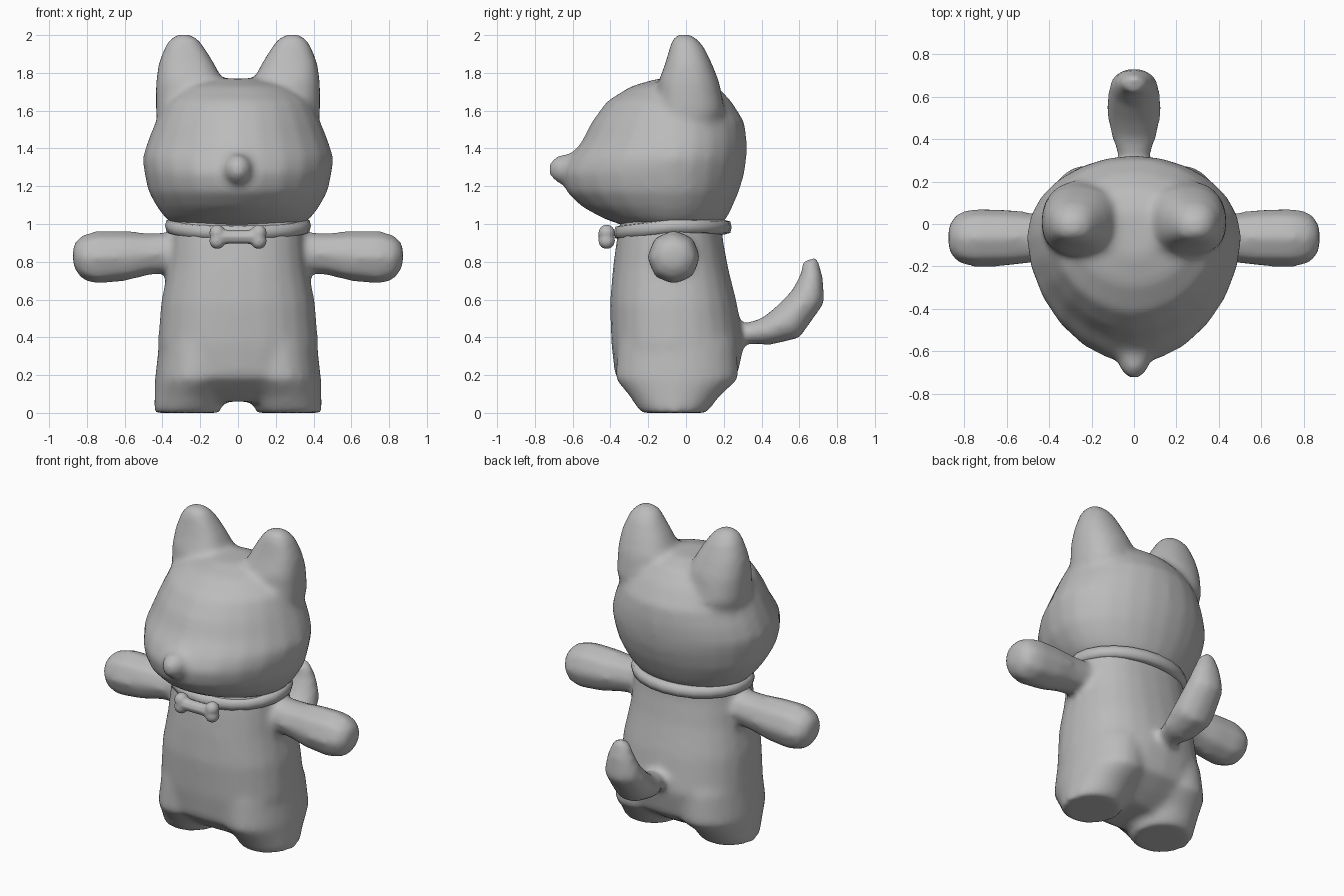
import bpy, bmesh
from math import cos, sin, pi
from mathutils import Vector

cube = bpy.data.objects.get("Cube")
if cube:
    bpy.data.objects.remove(cube)

grey = bpy.data.materials.new("plain grey")
grey.use_nodes = True
colour = (0.5, 0.5, 0.5, 1)
grey.diffuse_color = colour
grey.node_tree.nodes["Principled BSDF"].inputs["Base Color"].default_value = colour


def finish(name, bm):
    bmesh.ops.recalc_face_normals(bm, faces=bm.faces[:])
    for face in bm.faces:
        face.smooth = True
    mesh = bpy.data.meshes.new(name)
    bm.to_mesh(mesh)
    bm.free()
    mesh.materials.append(grey)
    obj = bpy.data.objects.new(name, mesh)
    bpy.context.collection.objects.link(obj)
    return obj


def power(value, p):
    return abs(value) ** p * (1 if value >= 0 else -1)


def loft(name, rings, sides=24, far_square=2.0, near_square=2.0, closed=False):
    """Skin rings of (centre, side vector, far vector, near vector)."""
    bm = bmesh.new()
    loops = []
    for centre, side, far, near in rings:
        loop = []
        for i in range(sides):
            a = 2 * pi * i / sides
            p = 2 / (far_square if sin(a) >= 0 else near_square)
            c, s = power(cos(a), p), power(sin(a), p)
            depth = far * s if s >= 0 else near * -s
            loop.append(bm.verts.new(centre + side * c + depth))
        loops.append(loop)
    pairs = list(zip(loops, loops[1:]))
    if closed:
        pairs.append((loops[-1], loops[0]))
    for low, high in pairs:
        for i in range(sides):
            j = (i + 1) % sides
            bm.faces.new((low[i], low[j], high[j], high[i]))
    if not closed:
        bm.faces.new(loops[0])
        bm.faces.new(loops[-1])
    return finish(name, bm)


def upright(name, rows, **options):
    """Loft upward from rows of (z, x centre, half width, front y, widest y, back y)."""
    rings = [(Vector((cx, mid, z)), Vector((w, 0, 0)), Vector((0, back - mid, 0)),
              Vector((0, front - mid, 0))) for z, cx, w, front, mid, back in rows]
    return loft(name, rings, **options)


def ball(name, centre, radii):
    bm = bmesh.new()
    bmesh.ops.create_uvsphere(bm, u_segments=12, v_segments=8, radius=1)
    bmesh.ops.scale(bm, vec=Vector(radii), verts=bm.verts[:])
    bmesh.ops.translate(bm, vec=Vector(centre), verts=bm.verts[:])
    return finish(name, bm)


def blend(parts, voxel, rounds):
    """Join overlapping parts into the first and soften the seams."""
    bpy.ops.object.select_all(action='DESELECT')
    for part in parts:
        part.select_set(True)
    bpy.context.view_layer.objects.active = parts[0]
    bpy.ops.object.join()
    skin = parts[0].modifiers.new("one skin", 'REMESH')
    skin.mode = 'VOXEL'
    skin.voxel_size = voxel
    skin.use_smooth_shade = True
    soft = parts[0].modifiers.new("soft seams", 'SMOOTH')
    soft.factor = 0.5
    soft.iterations = rounds


# Torso
torso = [upright("body", [
    (0.06, 0, 0.28, -0.21, -0.06, 0.07), (0.12, 0, 0.36, -0.29, -0.06, 0.17),
    (0.19, 0, 0.40, -0.375, -0.06, 0.27), (0.36, 0, 0.425, -0.395, -0.06, 0.308),
    (0.58, 0, 0.408, -0.403, -0.06, 0.27), (0.76, 0, 0.373, -0.388, -0.06, 0.225),
    (0.92, 0, 0.357, -0.367, -0.06, 0.195), (1.04, 0, 0.345, -0.34, -0.06, 0.19)],
    far_square=2.3, near_square=2.4)]

# Head with pointed muzzle
head = [upright("head", [
    (0.98, 0, 0.32, -0.30, -0.07, 0.17), (1.03, 0, 0.385, -0.44, -0.07, 0.215),
    (1.09, 0, 0.43, -0.55, -0.07, 0.245), (1.17, 0, 0.475, -0.635, -0.07, 0.28),
    (1.27, 0, 0.497, -0.66, -0.07, 0.31), (1.35, 0, 0.507, -0.62, -0.06, 0.32),
    (1.44, 0, 0.478, -0.55, -0.05, 0.322), (1.54, 0, 0.438, -0.50, -0.05, 0.31),
    (1.65, 0, 0.388, -0.42, -0.05, 0.24), (1.73, 0, 0.28, -0.29, -0.05, 0.165),
    (1.77, 0, 0.12, -0.15, -0.04, 0.06)], near_square=1.88),
    ball("muzzle", (0, -0.575, 1.28), (0.13, 0.09, 0.105)),
    ball("nose", (0, -0.642, 1.29), (0.075, 0.09, 0.08))]

for sign in (1, -1):
    # Ears
    head.append(upright("ear", [
        (1.46, 0.26 * sign, 0.15, -0.10, 0, 0.14), (1.60, 0.26 * sign, 0.176, -0.145, 0.01, 0.205),
        (1.75, 0.255 * sign, 0.18, -0.148, 0.02, 0.178), (1.85, 0.273 * sign, 0.148, -0.11, 0.01, 0.138),
        (1.94, 0.284 * sign, 0.103, -0.085, 0, 0.095), (1.985, 0.287 * sign, 0.07, -0.07, -0.01, 0.055),
        (2.004, 0.287 * sign, 0.03, -0.04, -0.01, 0.02)], far_square=2.2, near_square=2.6))

    # Legs
    torso.append(upright("leg", [
        (0, 0.27 * sign, 0.175, -0.24, -0.06, 0.11), (0.09, 0.255 * sign, 0.187, -0.30, -0.05, 0.18),
        (0.18, 0.225 * sign, 0.215, -0.375, -0.04, 0.28), (0.36, 0.205 * sign, 0.215, -0.365, -0.04, 0.27),
        (0.55, 0.19 * sign, 0.18, -0.33, -0.05, 0.20)]))

    # Arms
    arm = [(0.22, 0.85, 0.14, 0.14), (0.36, 0.85, 0.115, 0.11), (0.48, 0.84, 0.122, 0.117),
           (0.60, 0.83, 0.138, 0.137), (0.75, 0.823, 0.142, 0.146),
           (0.83, 0.823, 0.123, 0.12), (0.874, 0.835, 0.065, 0.06)]
    torso.append(loft("arm", [(Vector((x * sign, -0.065, z)), Vector((0, ry, 0)),
                               Vector((0, 0, rz)), Vector((0, 0, -rz))) for x, z, ry, rz in arm], sides=8))

# Upturned tail: y, z, half width, and thickness direction
tail = [(0.18, 0.43, 0.07, 0, 0.08), (0.30, 0.42, 0.068, 0, 0.054), (0.42, 0.43, 0.113, -0.02, 0.074),
        (0.54, 0.48, 0.134, -0.062, 0.088), (0.647, 0.615, 0.12, -0.09, 0.033),
        (0.667, 0.73, 0.085, -0.06, 0.01), (0.657, 0.815, 0.045, -0.042, -0.01)]
torso.append(loft("tail", [(Vector((0, y, z)), Vector((w, 0, 0)), Vector((0, dy, dz)), Vector((0, -dy, -dz)))
                           for y, z, w, dy, dz in tail], sides=10))

blend(torso, 0.02, 12)
blend(head, 0.02, 12)

# Collar band
band = []
for i in range(24):
    a = 2 * pi * i / 24
    out = Vector((cos(a), sin(a), 0))
    lift = 0.99 - 0.035 * max(0, -sin(a)) - 0.007 * max(0, sin(a))
    centre = Vector((0.35 * cos(a), -0.07 + 0.276 * sin(a), lift))
    up = Vector((0, 0, 0.038))
    band.append((centre, out * 0.036, up, -up))
loft("collar", band, sides=8, far_square=3, near_square=3, closed=True)

# Bone tag
bar = [(-0.12, 0.045), (-0.05, 0.038), (0.05, 0.038), (0.12, 0.045)]
bone = [loft("bone_tag", [(Vector((x, -0.42, 0.932)), Vector((0, r, 0)), Vector((0, 0, r)), Vector((0, 0, -r)))
                          for x, r in bar], sides=8)]
for x in (-0.11, 0.11):
    for z in (0.91, 0.954):
        bone.append(ball("bone_knob", (x, -0.42, z), (0.043, 0.045, 0.043)))
blend(bone, 0.008, 5)
